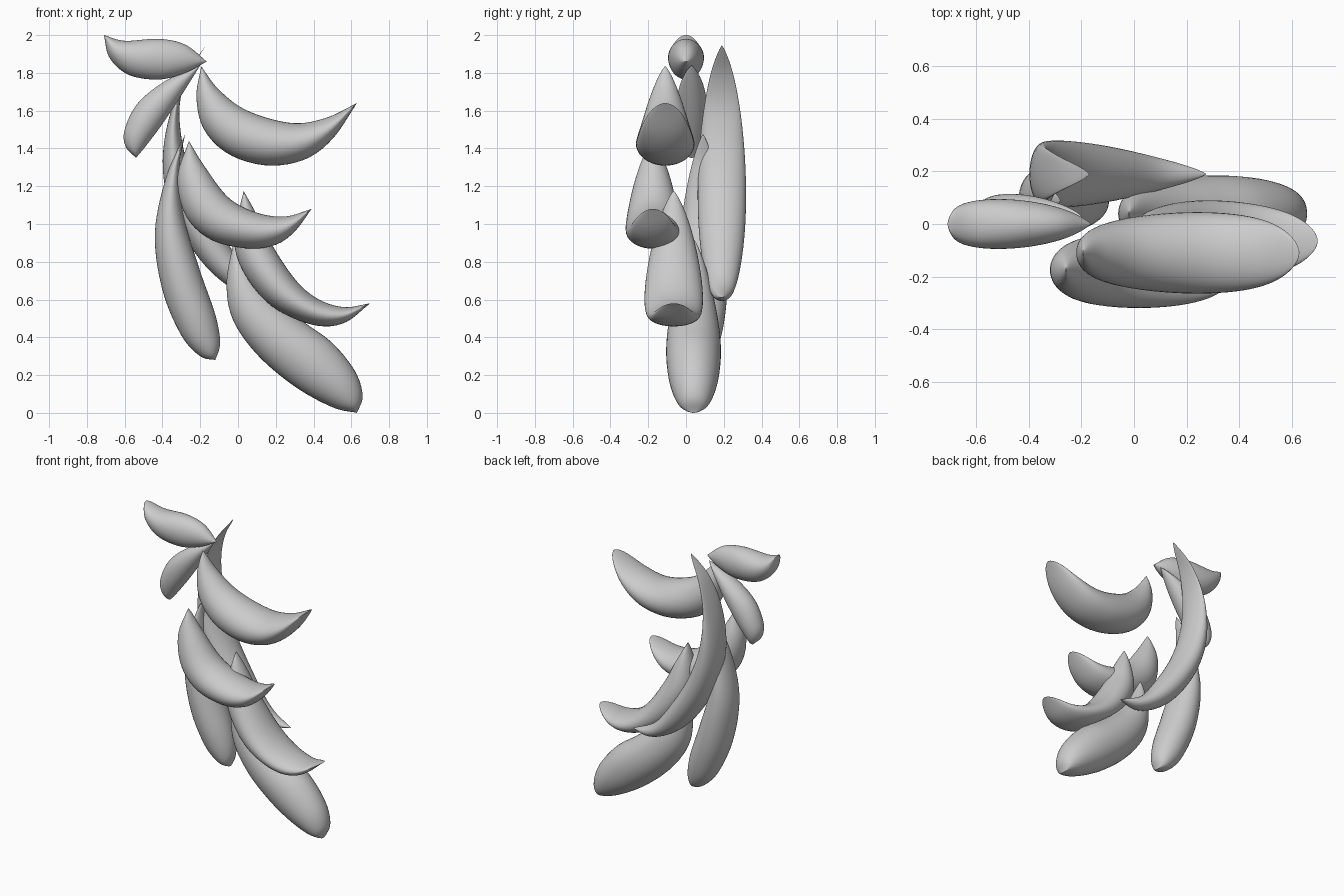
import bpy, bmesh, math
from mathutils import Vector

if "Cube" in bpy.data.objects:
    bpy.data.objects.remove(bpy.data.objects["Cube"])


def smooth_path(points, n=24):
    """Catmull-Rom spline through (x, z) points, with lookup by arc length."""
    p = [Vector(q) for q in points]
    p = [2 * p[0] - p[1]] + p + [2 * p[-1] - p[-2]]
    out = []
    for a, b, c, d in zip(p, p[1:], p[2:], p[3:]):
        for i in range(n):
            u = i / n
            out.append(0.5 * (2 * b + (c - a) * u + (2 * a - 5 * b + 4 * c - d) * u**2
                              + (3 * b - a - 3 * c + d) * u**3))
    out.append(p[-2])
    dist = [0.0]
    for a, b in zip(out, out[1:]):
        dist.append(dist[-1] + (b - a).length)

    def at(t):
        s = t * dist[-1]
        for i in range(1, len(out)):
            if dist[i] >= s:
                f = (s - dist[i - 1]) / max(dist[i] - dist[i - 1], 1e-9)
                return out[i - 1].lerp(out[i], f)
        return out[-1]
    return at


def leaf(name, start, outer, inner, end, y, depth, p=0.8, q=0.55, rings=48, sides=40):
    """Plump leaf between two edge curves; p and q set how blunt the tips are in depth."""
    edge_a = smooth_path([start] + outer + [end])
    edge_b = smooth_path([start] + inner + [end])
    peak = (p / (p + q))**p * (q / (p + q))**q
    bm = bmesh.new()
    tip0 = bm.verts.new((start[0], y, start[1]))
    loops = []
    for i in range(1, rings):
        t = (1 - math.cos(math.pi * i / rings)) / 2
        a, b = edge_a(t), edge_b(t)
        mid, half = (a + b) / 2, (a - b) / 2
        d = depth * t**p * (1 - t)**q / peak
        ring = []
        for k in range(sides):
            w = 2 * math.pi * k / sides
            c = mid + half * math.cos(w)
            ring.append(bm.verts.new((c.x, y + d * math.sin(w), c.y)))
        loops.append(ring)
    tip1 = bm.verts.new((end[0], y, end[1]))
    for k in range(sides):
        j = (k + 1) % sides
        bm.faces.new((tip0, loops[0][k], loops[0][j]))
        bm.faces.new((tip1, loops[-1][j], loops[-1][k]))
        for r, s in zip(loops, loops[1:]):
            bm.faces.new((r[k], s[k], s[j], r[j]))
    bmesh.ops.recalc_face_normals(bm, faces=bm.faces)
    me = bpy.data.meshes.new(name)
    bm.to_mesh(me)
    bm.free()
    for f in me.polygons:
        f.use_smooth = True
    ob = bpy.data.objects.new(name, me)
    bpy.context.collection.objects.link(ob)
    return ob


# Head leaves
leaf("top_leaf", (-0.165, 1.86),
     [(-0.28, 1.80), (-0.42, 1.765), (-0.58, 1.79), (-0.68, 1.88)],
     [(-0.28, 1.95), (-0.42, 1.98), (-0.60, 1.97)],
     (-0.71, 2.0), 0.0, 0.095)
leaf("lower_head_leaf", (-0.20, 1.84),
     [(-0.38, 1.76), (-0.53, 1.64), (-0.60, 1.50), (-0.595, 1.41)],
     [(-0.30, 1.68), (-0.40, 1.53), (-0.49, 1.41)],
     (-0.54, 1.35), 0.03, 0.085)

# Long crescent at the back
leaf("back_crescent", (-0.17, 1.945),
     [(-0.29, 1.77), (-0.38, 1.50), (-0.395, 1.25), (-0.33, 1.02), (-0.20, 0.81),
      (-0.05, 0.67), (0.12, 0.595)],
     [(-0.27, 1.78), (-0.31, 1.60), (-0.28, 1.36), (-0.19, 1.12), (-0.05, 0.89),
      (0.10, 0.70)],
     (0.275, 0.61), 0.19, 0.128, 0.8, 0.8)

# Three crescents stacked on the front
leaf("upper_front_crescent", (-0.195, 1.835),
     [(-0.22, 1.67), (-0.18, 1.50), (-0.05, 1.37), (0.15, 1.31), (0.35, 1.34), (0.50, 1.45)],
     [(-0.10, 1.71), (0.05, 1.60), (0.28, 1.535), (0.46, 1.56)],
     (0.63, 1.64), -0.11, 0.155)
leaf("middle_front_crescent", (-0.26, 1.44),
     [(-0.32, 1.25), (-0.28, 1.05), (-0.15, 0.92), (0.05, 0.87), (0.20, 0.89), (0.30, 0.96)],
     [(-0.18, 1.31), (-0.05, 1.14), (0.10, 1.06), (0.25, 1.04)],
     (0.39, 1.08), -0.175, 0.145)
leaf("lower_front_crescent", (0.03, 1.175),
     [(-0.01, 1.00), (-0.01, 0.84), (0.07, 0.68), (0.20, 0.55), (0.40, 0.465), (0.56, 0.475)],
     [(0.11, 1.03), (0.18, 0.89), (0.30, 0.71), (0.42, 0.605), (0.56, 0.56)],
     (0.70, 0.58), -0.065, 0.155)

# Hanging leaves at the bottom
leaf("left_hanging_leaf", (-0.28, 1.475),
     [(-0.38, 1.25), (-0.44, 0.95), (-0.40, 0.65), (-0.30, 0.41), (-0.20, 0.30)],
     [(-0.31, 1.30), (-0.29, 1.05), (-0.20, 0.75), (-0.12, 0.52), (-0.095, 0.37)],
     (-0.12, 0.28), 0.09, 0.13)
leaf("right_hanging_leaf", (-0.02, 0.92),
     [(-0.06, 0.70), (-0.03, 0.50), (0.10, 0.31), (0.30, 0.14), (0.50, 0.03)],
     [(0.08, 0.74), (0.20, 0.60), (0.35, 0.48), (0.50, 0.37), (0.62, 0.22), (0.66, 0.09)],
     (0.63, 0.0), 0.04, 0.145)
